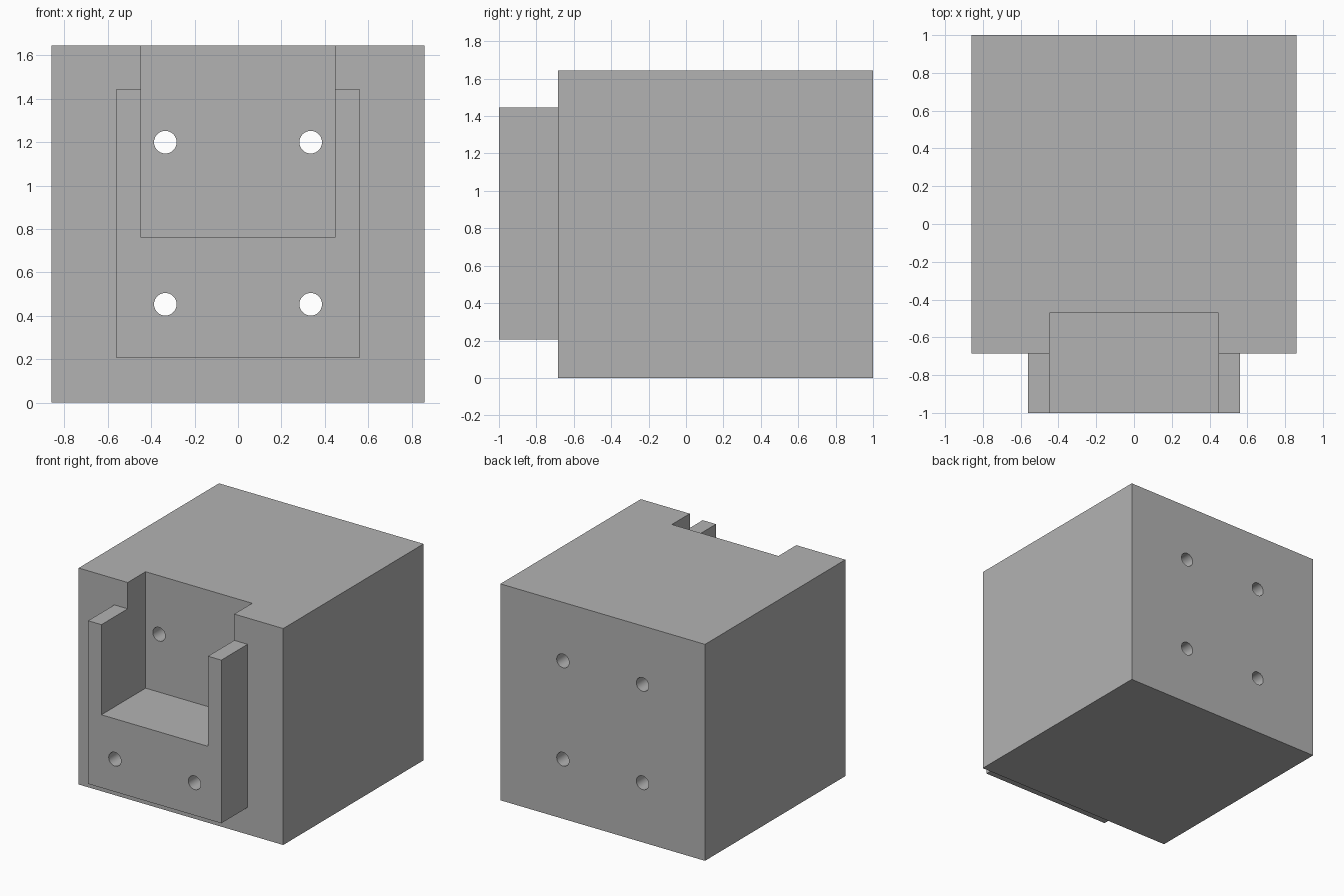
import bpy
import math

default_cube = bpy.data.objects.get("Cube")
if default_cube:
    bpy.data.objects.remove(default_cube, do_unlink=True)

grey = bpy.data.materials.new("plain grey")
grey.use_nodes = True
grey.diffuse_color = (0.45, 0.45, 0.45, 1)
grey.node_tree.nodes["Principled BSDF"].inputs["Base Color"].default_value = grey.diffuse_color


def box(name, half_width, y, z):
    """Box centred on x, spanning the given y and z ranges."""
    bpy.ops.mesh.primitive_cube_add(size=1, location=(0, sum(y) / 2, sum(z) / 2))
    obj = bpy.context.object
    obj.name = name
    obj.scale = (half_width * 2, y[1] - y[0], z[1] - z[0])
    bpy.ops.object.transform_apply(location=True, rotation=True, scale=True)
    obj.data.materials.append(grey)
    return obj


def combine(target, tool, operation):
    """Apply a boolean to the target, then discard the tool."""
    tool.hide_render = True
    mod = target.modifiers.new(tool.name, 'BOOLEAN')
    mod.operation = operation
    mod.solver = 'EXACT'
    mod.object = tool
    bpy.ops.object.select_all(action='DESELECT')
    bpy.context.view_layer.objects.active = target
    target.select_set(True)
    bpy.ops.object.modifier_apply(modifier=mod.name)
    bpy.data.objects.remove(tool, do_unlink=True)


# Main block with the raised front bracket
block = box("mounting_block", 0.86, (-0.685, 1), (0, 1.645))
combine(block, box("front_bracket", 0.56, (-1, -0.6), (0.205, 1.445)), 'UNION')

# Pocket open to the front and the top
combine(block, box("pocket_cutter", 0.448, (-1.2, -0.47), (0.76, 1.9)), 'DIFFERENCE')

# Four bolt holes running from front to back
for x in (-0.335, 0.335):
    for z in (0.453, 1.2):
        bpy.ops.mesh.primitive_cylinder_add(vertices=48, radius=0.052, depth=3,
                                            location=(x, 0, z),
                                            rotation=(math.pi / 2, 0, 0))
        hole = bpy.context.object
        hole.name = "bolt_hole_cutter"
        hole.data.materials.append(grey)
        combine(block, hole, 'DIFFERENCE')

# Round hole walls, crisp edges elsewhere
bpy.ops.object.select_all(action='DESELECT')
block.select_set(True)
bpy.context.view_layer.objects.active = block
bpy.ops.object.shade_smooth_by_angle(angle=math.radians(30))
